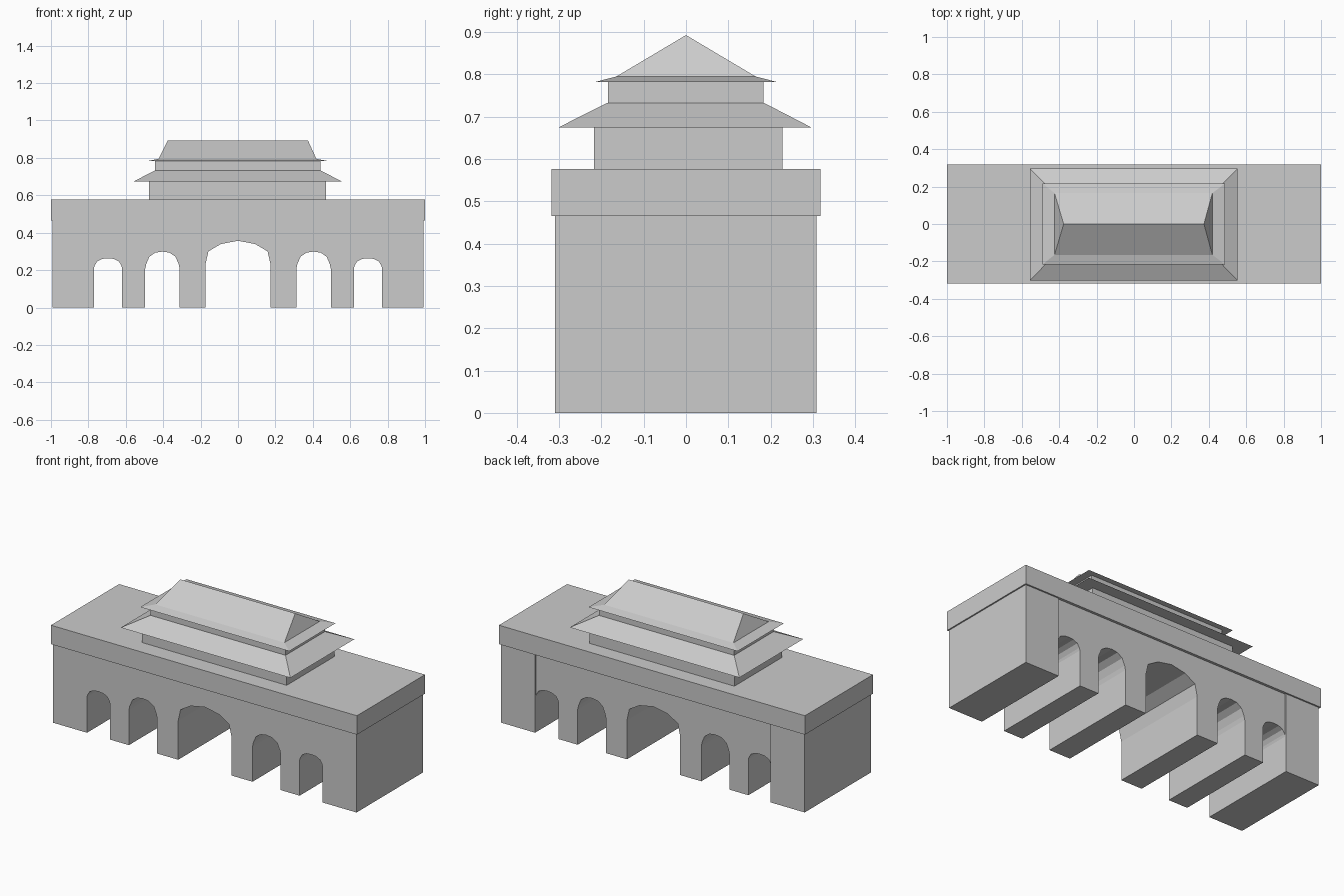
import bpy, bmesh

if "Cube" in bpy.data.objects:
    bpy.data.objects.remove(bpy.data.objects["Cube"])


def finish(name, bm):
    bmesh.ops.recalc_face_normals(bm, faces=bm.faces)
    mesh = bpy.data.meshes.new(name)
    bm.to_mesh(mesh)
    bm.free()
    obj = bpy.data.objects.new(name, mesh)
    bpy.context.collection.objects.link(obj)
    return obj


def loft(name, layers):
    """Stack of rectangles (x0, x1, y0, y1, z); a rectangle with y0 == y1 is a ridge."""
    bm = bmesh.new()
    rings = []
    for x0, x1, y0, y1, z in layers:
        rings.append([bm.verts.new((x, y, z)) for x, y in
                      ((x0, y0), (x1, y0), (x1, y1), (x0, y1))])
    bm.faces.new(rings[0])
    bm.faces.new(rings[-1])
    for a, b in zip(rings, rings[1:]):
        for i in range(4):
            j = (i + 1) % 4
            bm.faces.new((a[i], a[j], b[j], b[i]))
    bmesh.ops.remove_doubles(bm, verts=bm.verts, dist=1e-5)
    return finish(name, bm)


def box(name, x0, x1, y0, y1, z0, z1):
    return loft(name, [(x0, x1, y0, y1, z0), (x0, x1, y0, y1, z1)])


def arch(cx, half, spring, top, curve):
    """Opening outline from left foot to right foot."""
    left = [(-u, v) for u, v in curve]
    right = [(u, v) for u, v in reversed(curve[:-1])]
    pts = [(cx + half * u, spring + (top - spring) * v) for u, v in left + right]
    return [(cx - half, 0)] + pts + [(cx + half, 0)]


# Gate wall with five arched passages
small_curve = [(1, 0), (.94, .27), (.76, .7), (.41, .94), (0, 1)]
main_curve = [(1, 0), (.91, .55), (.53, .86), (0, 1)]
outline = [(-.992, .465), (-.992, 0)]
for cx, half, spring, top, curve in (
        (-.695, .075, .212, .263, small_curve),
        (-.404, .092, .208, .299, small_curve),
        (0, .174, .23, .357, main_curve),
        (.404, .092, .208, .299, small_curve),
        (.695, .075, .212, .263, small_curve)):
    outline += arch(cx, half, spring, top, curve)
outline += [(.992, 0), (.992, .465)]

bm = bmesh.new()
front = bm.faces.new([bm.verts.new((x, -.31, z)) for x, z in outline])
ext = bmesh.ops.extrude_face_region(bm, geom=[front], use_keep_orig=True)
bmesh.ops.translate(bm, vec=(0, .613, 0),
                    verts=[v for v in ext["geom"] if isinstance(v, bmesh.types.BMVert)])
finish("gate_wall", bm)

# Slightly raised end piers on the back
for side, x0, x1 in (("left", -.992, -.77), ("right", .77, .992)):
    box("back_pier_" + side, x0, x1, .303, .309, 0, .465)

# Terrace slab
box("terrace", -1, 1, -.318, .318, .465, .577)

# Two-storey hall
box("lower_hall", -.476, .471, -.218, .228, .577, .675)
loft("lower_roof", [(-.556, .553, -.301, .296, .675),
                    (-.444, .441, -.186, .184, .733)])
box("upper_hall", -.443, .440, -.184, .183, .733, .782)
loft("upper_roof", [(-.488, .486, -.216, .216, .782),
                    (-.425, .419, -.165, .165, .795),
                    (-.376, .374, 0, 0, .893)])
